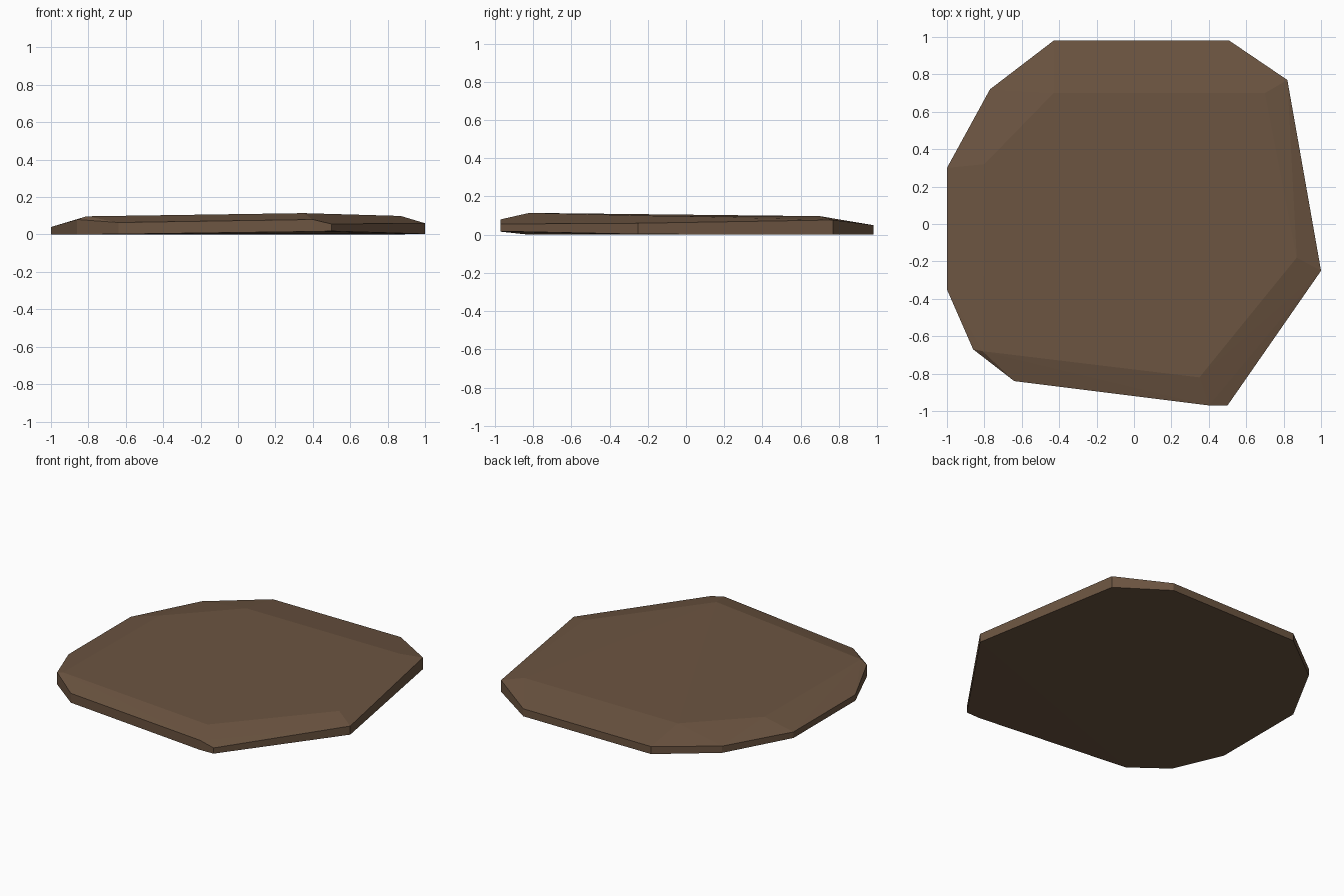
import bpy, bmesh

if "Cube" in bpy.data.objects:
    bpy.data.objects.remove(bpy.data.objects["Cube"])

# Outline of the slab: x, y, lower rim height, upper rim height
rim = [(-1, .30, 0, .04), (-.77, .72, 0, .045), (-.43, .98, 0, .05),
       (.51, .98, 0, .05), (.82, .77, 0, .077), (1, -.25, .003, .06),
       (.50, -.97, .018, .056), (.40, -.97, .016, .08), (-.64, -.84, .002, .064),
       (-.86, -.67, 0, .08), (-1, -.35, 0, .04)]

# Corners of the gently tilted top face
top = [(-.80, .32, .095), (-.43, .70, .097), (.70, .70, .097),
       (.87, -.18, .099), (.35, -.82, .114), (-.81, -.68, .097)]

# Chipped flat stone as a convex hull
bm = bmesh.new()
for x, y, low, high in rim:
    bm.verts.new((x, y, low))
    bm.verts.new((x, y, high))
for p in top:
    bm.verts.new(p)
hull = bmesh.ops.convex_hull(bm, input=bm.verts)
bmesh.ops.delete(bm, geom=[v for v in bm.verts if not v.link_faces], context='VERTS')
bmesh.ops.recalc_face_normals(bm, faces=bm.faces)

mesh = bpy.data.meshes.new("flat_stone")
bm.to_mesh(mesh)
bm.free()
stone = bpy.data.objects.new("flat_stone", mesh)
bpy.context.collection.objects.link(stone)

# Earth brown colour
mat = bpy.data.materials.new("brown_stone")
mat.diffuse_color = (.15, .09, .053, 1)
mat.use_nodes = True
mat.node_tree.nodes["Principled BSDF"].inputs["Base Color"].default_value = mat.diffuse_color
mesh.materials.append(mat)
